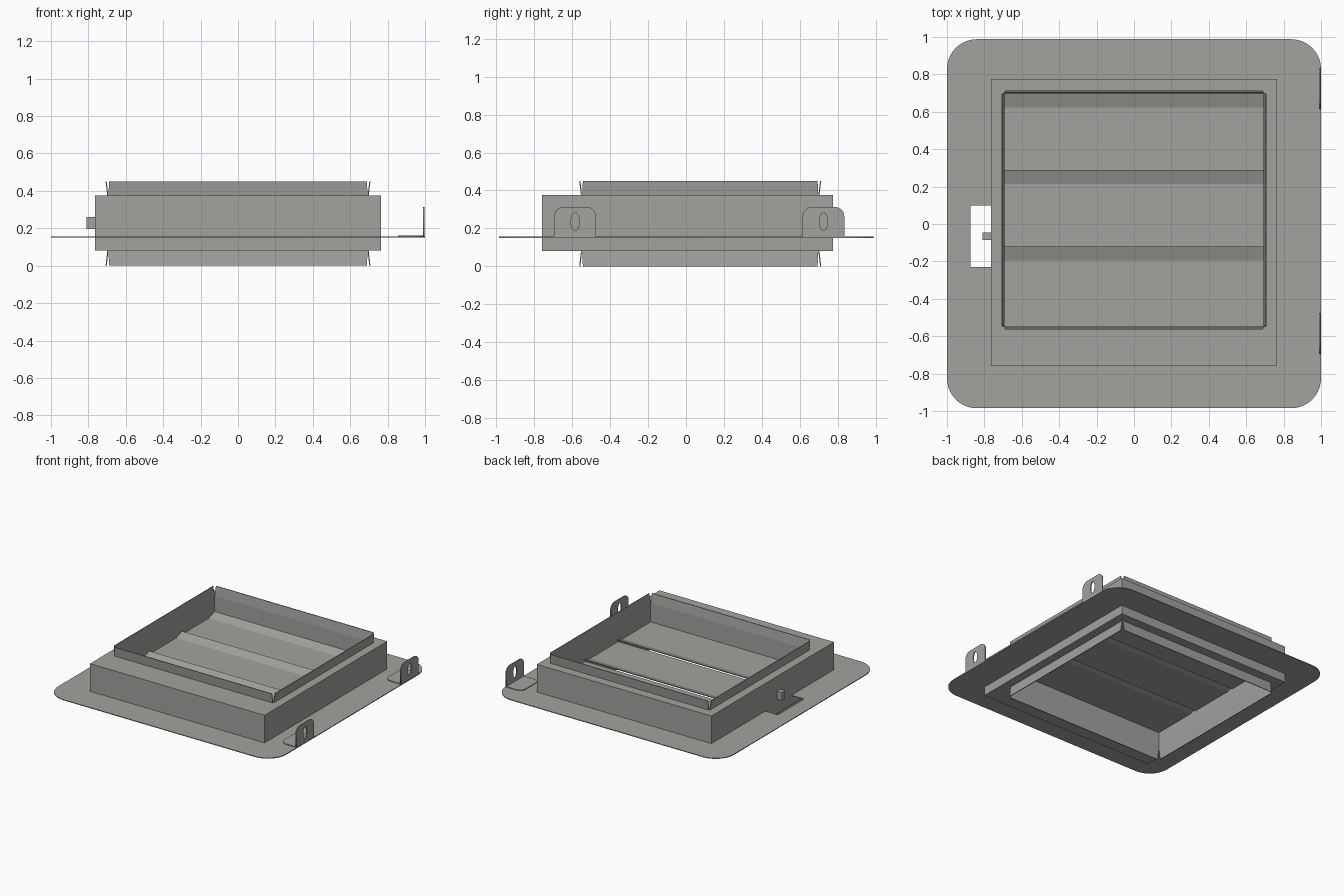
import bpy, bmesh, math
from mathutils import Matrix, Vector

if "Cube" in bpy.data.objects:
    bpy.data.objects.remove(bpy.data.objects["Cube"])

steel = bpy.data.materials.new("galvanised grey")
steel.diffuse_color = (0.36, 0.36, 0.345, 1)
steel.use_nodes = True
steel.node_tree.nodes["Principled BSDF"].inputs["Base Color"].default_value = steel.diffuse_color


def add_mesh(name, mesh):
    mesh.materials.clear()
    mesh.materials.append(steel)
    ob = bpy.data.objects.new(name, mesh)
    bpy.context.collection.objects.link(ob)
    return ob


def from_bmesh(name, bm):
    bmesh.ops.recalc_face_normals(bm, faces=bm.faces)
    me = bpy.data.meshes.new(name)
    bm.to_mesh(me)
    bm.free()
    return add_mesh(name, me)


def box(name, lo, hi):
    bm = bmesh.new()
    bmesh.ops.create_cube(bm, size=1)
    for v in bm.verts:
        v.co = [(a + b) / 2 + c * (b - a) for a, b, c in zip(lo, hi, v.co)]
    return from_bmesh(name, bm)


def rounded(x0, x1, y0, y1, radii, n=8):
    """Rectangle outline; radii start at the lower left, anticlockwise."""
    pts = []
    corners = [(x0, y0, 1, 1), (x1, y0, -1, 1), (x1, y1, -1, -1), (x0, y1, 1, -1)]
    for k, ((x, y, sx, sy), r) in enumerate(zip(corners, radii)):
        if r == 0:
            pts.append((x, y))
            continue
        for i in range(n + 1):
            a = math.pi + math.pi / 2 * (k + i / n)
            pts.append((x + sx * r + r * math.cos(a), y + sy * r + r * math.sin(a)))
    return pts


def sheet(name, loops, thick, matrix):
    """Flat sheet with an outline and holes, moved into place by a matrix."""
    cu = bpy.data.curves.new(name, 'CURVE')
    cu.dimensions = '2D'
    cu.fill_mode = 'BOTH'
    cu.extrude = thick / 2
    for pts in loops:
        sp = cu.splines.new('POLY')
        sp.points.add(len(pts) - 1)
        for p, (x, y) in zip(sp.points, pts):
            p.co = (x, y, 0, 1)
        sp.use_cyclic_u = True
    tmp = bpy.data.objects.new(name + "_outline", cu)
    bpy.context.collection.objects.link(tmp)
    bpy.context.view_layer.update()
    dg = bpy.context.evaluated_depsgraph_get()
    me = bpy.data.meshes.new_from_object(tmp.evaluated_get(dg))
    bpy.data.objects.remove(tmp)
    me.transform(matrix)
    return add_mesh(name, me)


# Main dimensions
BX, BY0, BY1 = 0.765, -0.76, 0.775      # housing
DX, DY0, DY1 = 0.693, -0.548, 0.698     # duct opening
Z0, Z1 = 0.08, 0.375

# Mounting plate with the opening and shaft notch
opening = [(-BX, BY0), (BX, BY0), (BX, BY1), (-BX, BY1),
           (-BX, 0.10), (-0.875, 0.10), (-0.875, -0.23), (-BX, -0.23)]
sheet("mounting_plate", [rounded(-1, 1, -0.985, 0.988, [0.16] * 4, 10), opening],
      0.006, Matrix.Translation((0, 0, 0.153)))

# Housing: closed ring around the duct opening
bm = bmesh.new()
rings = []
for x, y0, y1, z in [(BX, BY0, BY1, Z0), (BX, BY0, BY1, Z1),
                     (DX, DY0, DY1, Z1), (DX, DY0, DY1, Z0)]:
    rings.append([bm.verts.new(p) for p in
                  [(-x, y0, z), (x, y0, z), (x, y1, z), (-x, y1, z)]])
for a, b in zip(rings, rings[1:] + rings[:1]):
    for i in range(4):
        j = (i + 1) % 4
        bm.faces.new((a[i], a[j], b[j], b[i]))
from_bmesh("housing", bm)

# Flared duct collars, above and below, with slits at the corners
corners = [(-DX, DY0), (DX, DY0), (DX, DY1), (-DX, DY1)]
for label, za, zb in [("upper", Z1, 0.45), ("lower", Z0, 0.0)]:
    for i in range(4):
        a = Vector((*corners[i], 0))
        b = Vector((*corners[(i + 1) % 4], 0))
        d = (b - a).normalized()
        out = Vector((d.y, -d.x, 0))
        bm = bmesh.new()
        lvl = []
        for z, flare, cut in [(za, 0, 0.0), (zb, 0.009, 0.004)]:
            p, q = a + d * cut + out * flare, b - d * cut + out * flare
            up = Vector((0, 0, z))
            lvl.append([bm.verts.new(v + up) for v in
                        (p, q, q + out * 0.006, p + out * 0.006)])
        for k in range(4):
            m = (k + 1) % 4
            bm.faces.new((lvl[0][k], lvl[0][m], lvl[1][m], lvl[1][k]))
        bm.faces.new(lvl[0])
        bm.faces.new(lvl[1])
        from_bmesh(f"{label}_collar_{i + 1}", bm)

# Damper blades: flat, with a raised lip overlapping the next blade
for i, (y0, y1) in enumerate([(0.27, DY1), (-0.14, 0.29), (DY0, -0.12)]):
    prof = [(y0, 0.225), (y1 - 0.075, 0.225), (y1, 0.25),
            (y1, 0.244), (y1 - 0.075, 0.219), (y0, 0.219)]
    bm = bmesh.new()
    ends = [[bm.verts.new((x, y, z)) for y, z in prof] for x in (-DX, DX)]
    for k in range(6):
        m = (k + 1) % 6
        bm.faces.new((ends[0][k], ends[0][m], ends[1][m], ends[1][k]))
    bm.faces.new(ends[0])
    bm.faces.new(ends[1])
    from_bmesh(f"damper_blade_{i + 1}", bm)

# Drive shaft stub over the notch
box("drive_shaft", (-0.81, -0.085, 0.195), (-0.76, -0.045, 0.26))

# Angle brackets on the right edge, with a slotted upright
to_yz = Matrix(((0, 0, 1, 0.994), (1, 0, 0, 0), (0, 1, 0, 0), (0, 0, 0, 1)))
for i, yc in enumerate((-0.585, 0.725)):
    slot = [(yc + 0.022 * math.cos(t * math.pi / 12), 0.235 + 0.047 * math.sin(t * math.pi / 12))
            for t in range(24)]
    sheet(f"bracket_upright_{i + 1}",
          [rounded(yc - 0.11, yc + 0.11, 0.154, 0.313, (0, 0, 0.05, 0.05)), slot], 0.008, to_yz)
    sheet(f"bracket_foot_{i + 1}",
          [rounded(0.855, 0.996, yc - 0.11, yc + 0.11, (0.05, 0, 0, 0.05))],
          0.006, Matrix.Translation((0, 0, 0.159)))
